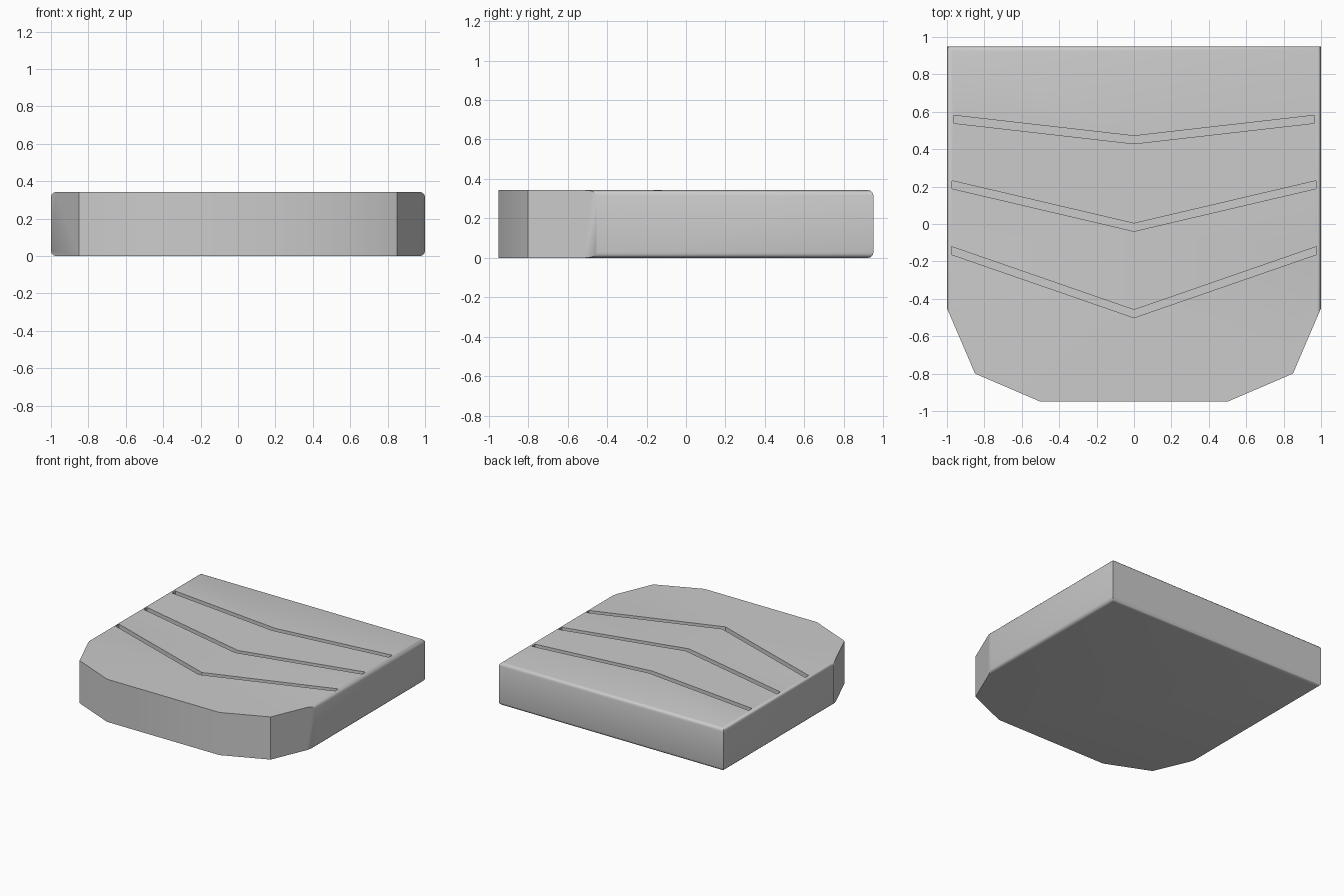
import bpy, bmesh

if "Cube" in bpy.data.objects:
    bpy.data.objects.remove(bpy.data.objects["Cube"])

H = 0.343


def prism(name, outline, z0, z1):
    """Extrude a counter-clockwise xy outline from z0 to z1."""
    bm = bmesh.new()
    base = bm.faces.new([bm.verts.new((x, y, z0)) for x, y in outline])
    ext = bmesh.ops.extrude_face_region(bm, geom=[base])
    for v in ext["geom"]:
        if isinstance(v, bmesh.types.BMVert):
            v.co.z = z1
    bmesh.ops.recalc_face_normals(bm, faces=bm.faces)
    me = bpy.data.meshes.new(name)
    bm.to_mesh(me)
    bm.free()
    ob = bpy.data.objects.new(name, me)
    bpy.context.collection.objects.link(ob)
    return ob


# Cushion slab with a faceted front
half = [(0.5, -0.95), (0.85, -0.8), (1, -0.45), (1, 0.95)]
slab = prism("seat_cushion", half + [(-x, y) for x, y in reversed(half)], 0, H)

# Round the long side edges and the back edge, top and bottom
bm = bmesh.new()
bm.from_mesh(slab.data)
edges = []
for e in bm.edges:
    a, b = (v.co for v in e.verts)
    flat = abs(a.z - b.z) < 1e-4
    side = abs(abs(a.x) - 1) < 1e-4 and abs(abs(b.x) - 1) < 1e-4
    if flat and side:
        edges.append(e)
bmesh.ops.bevel(bm, geom=edges, offset=0.027, segments=3, profile=0.5,
                affect='EDGES')
bm.to_mesh(slab.data)
bm.free()

# V-shaped stitched grooves: end x, end y, middle y
W = 0.021
for i, (x, ye, ym) in enumerate([(0.965, 0.56, 0.45), (0.972, 0.21, -0.018),
                                 (0.976, -0.142, -0.48)]):
    cut = prism(f"groove_cutter_{i + 1}",
                [(-x, ye - W), (0, ym - W), (x, ye - W),
                 (x, ye + W), (0, ym + W), (-x, ye + W)], H - 0.04, H + 0.05)
    cut.hide_render = True
    cut.hide_set(True)
    mod = slab.modifiers.new(f"groove_{i + 1}", 'BOOLEAN')
    mod.operation = 'DIFFERENCE'
    mod.solver = 'EXACT'
    mod.object = cut

# Apply the grooves, drop the cutters, shade by angle
bpy.context.view_layer.objects.active = slab
slab.select_set(True)
for mod in list(slab.modifiers):
    cutter = mod.object
    bpy.ops.object.modifier_apply(modifier=mod.name)
    bpy.data.objects.remove(cutter)
bpy.ops.object.shade_smooth_by_angle(angle=0.55)
